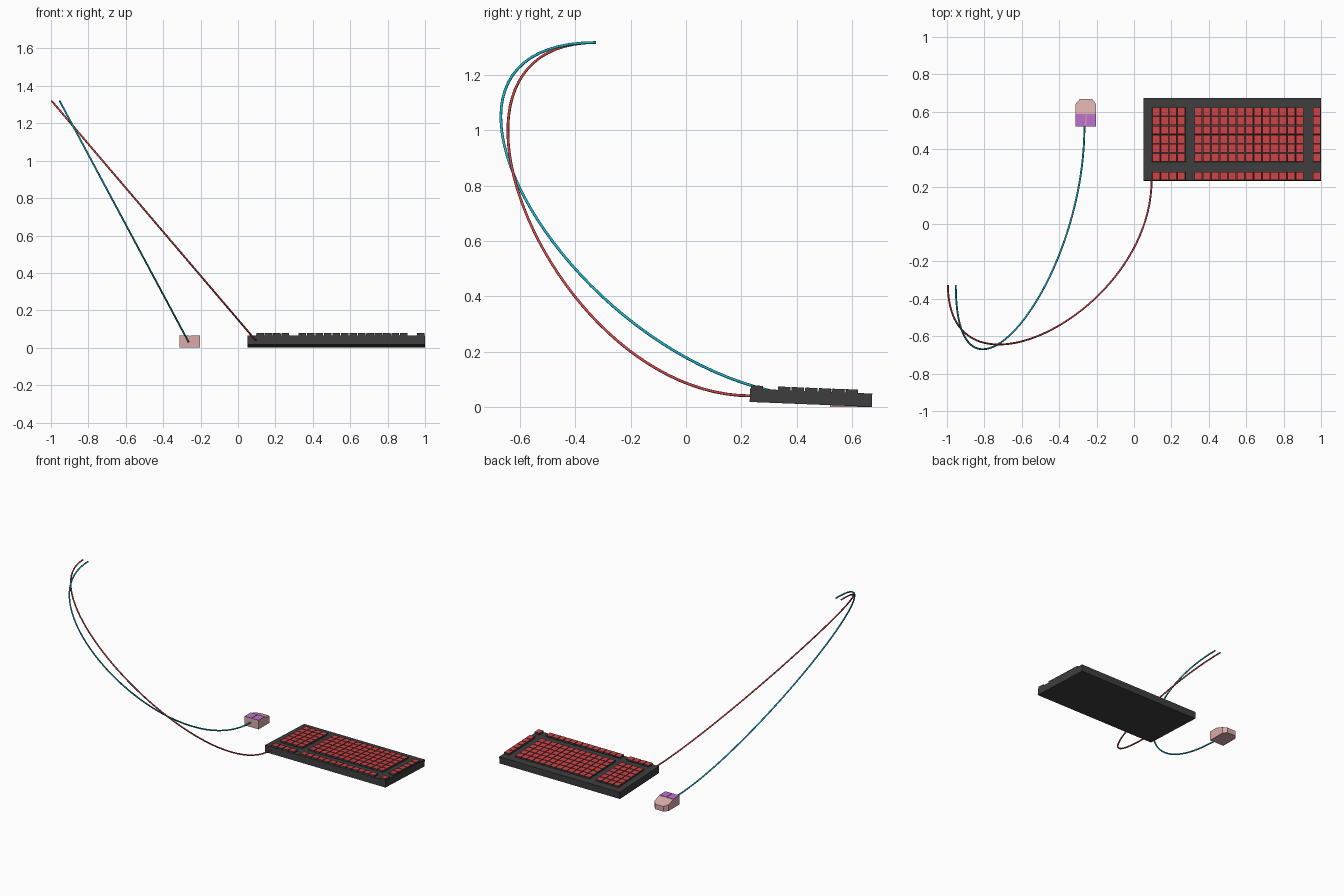
import bpy, bmesh, math
from mathutils import Vector

if "Cube" in bpy.data.objects:
    bpy.data.objects.remove(bpy.data.objects["Cube"])


def material(name, r, g, b):
    m = bpy.data.materials.new(name)
    m.diffuse_color = (r, g, b, 1)
    m.use_nodes = True
    m.node_tree.nodes["Principled BSDF"].inputs["Base Color"].default_value = m.diffuse_color
    return m


charcoal = material("charcoal plastic", 0.048, 0.048, 0.048)
red = material("red", 0.60, 0.056, 0.06)
pink = material("pale pink", 0.69, 0.41, 0.40)
purple = material("purple", 0.52, 0.17, 0.62)
teal = material("teal", 0.01, 0.42, 0.53)


def mesh_object(name, bm, mats):
    me = bpy.data.meshes.new(name)
    bm.to_mesh(me)
    bm.free()
    for m in mats:
        me.materials.append(m)
    ob = bpy.data.objects.new(name, me)
    bpy.context.collection.objects.link(ob)
    return ob


# Keyboard: a 21 x 9 grid slab whose key cells are inset and raised, red on top
def keyboard():
    nx, ny, w, d, h = 21, 9, 0.95, 0.442, 0.048
    bm = bmesh.new()
    v = [[bm.verts.new((-w / 2 + w * i / nx, -d / 2 + d * j / ny, 0))
          for j in range(ny + 1)] for i in range(nx + 1)]
    keys = []
    for i in range(nx):
        for j in range(ny):
            f = bm.faces.new((v[i][j], v[i + 1][j], v[i + 1][j + 1], v[i][j + 1]))
            if i not in (0, 5, 19) and j not in (1, 8):
                keys.append(f)
    # side walls and underside
    rim = [e for e in bm.edges if e.is_boundary]
    ext = bmesh.ops.extrude_edge_only(bm, edges=rim)["geom"]
    bmesh.ops.translate(bm, vec=(0, 0, -h),
                        verts=[g for g in ext if isinstance(g, bmesh.types.BMVert)])
    bmesh.ops.holes_fill(bm, edges=[e for e in bm.edges if e.is_boundary], sides=0)
    bmesh.ops.recalc_face_normals(bm, faces=bm.faces)
    # raised keys
    bmesh.ops.inset_individual(bm, faces=keys, thickness=0.003)
    bmesh.ops.inset_individual(bm, faces=keys, thickness=0.0006, depth=0.012)
    for f in keys:
        f.material_index = 1
    ob = mesh_object("keyboard", bm, [charcoal, red])
    ob.location = (0.525, 0.453, 0.057)
    ob.rotation_euler.x = -0.04


# Mouse body: flat button end, sloping back with cut corners
def mouse():
    w, y0, y1, y2, y3, c, top = 0.055, 0.52, 0.588, 0.642, 0.668, 0.022, 0.062
    half = [(w, y0), (w, y1), (w, y2), (w - c, y3)]
    ring = half + [(-x, y) for x, y in reversed(half)]
    bm = bmesh.new()
    lo = [bm.verts.new((x, y, 0)) for x, y in ring]
    hi = [bm.verts.new((x, y, top - 0.32 * max(0, y - y1))) for x, y in ring]
    n = len(ring)
    for i in range(n):
        k = (i + 1) % n
        bm.faces.new((lo[i], lo[k], hi[k], hi[i]))
    bm.faces.new(lo)
    bm.faces.new((hi[0], hi[1], hi[6], hi[7]))
    bm.faces.new(hi[1:7])
    bmesh.ops.recalc_face_normals(bm, faces=bm.faces)
    ob = mesh_object("mouse_body", bm, [pink])
    ob.location.x = -0.257
    # Two button plates
    for side, name in ((-1, "left_button"), (1, "right_button")):
        bm = bmesh.new()
        bmesh.ops.create_cube(bm, size=1)
        bmesh.ops.scale(bm, vec=(w - 0.002, y1 - y0, 0.003), verts=bm.verts)
        ob = mesh_object("mouse_" + name, bm, [purple])
        ob.location = (-0.257 + side * (w / 2 + 0.001), (y0 + y1) / 2, top + 0.0015)


# Cables: single Bezier arcs with both handles pulled towards the front
def cable(name, a, b, pull_a, pull_b, mat):
    cu = bpy.data.curves.new(name, "CURVE")
    cu.dimensions = "3D"
    cu.resolution_u = 48
    cu.bevel_depth = 0.005
    cu.bevel_resolution = 2
    cu.use_fill_caps = True
    s = cu.splines.new("BEZIER")
    s.bezier_points.add(1)
    for p, co, back in zip(s.bezier_points, (a, b), (pull_a, -pull_b)):
        co = Vector(co)
        p.handle_left_type = p.handle_right_type = "FREE"
        p.co = co
        p.handle_right = co - Vector((0, back, 0))
        p.handle_left = co + Vector((0, back, 0))
    cu.materials.append(mat)
    bpy.context.collection.objects.link(bpy.data.objects.new(name, cu))


keyboard()
mouse()
cable("keyboard_cable", (0.094, 0.235, 0.04), (-0.995, -0.325, 1.318), 0.71, 0.69, red)
cable("mouse_cable", (-0.265, 0.525, 0.032), (-0.953, -0.325, 1.318), 0.87, 0.825, teal)
